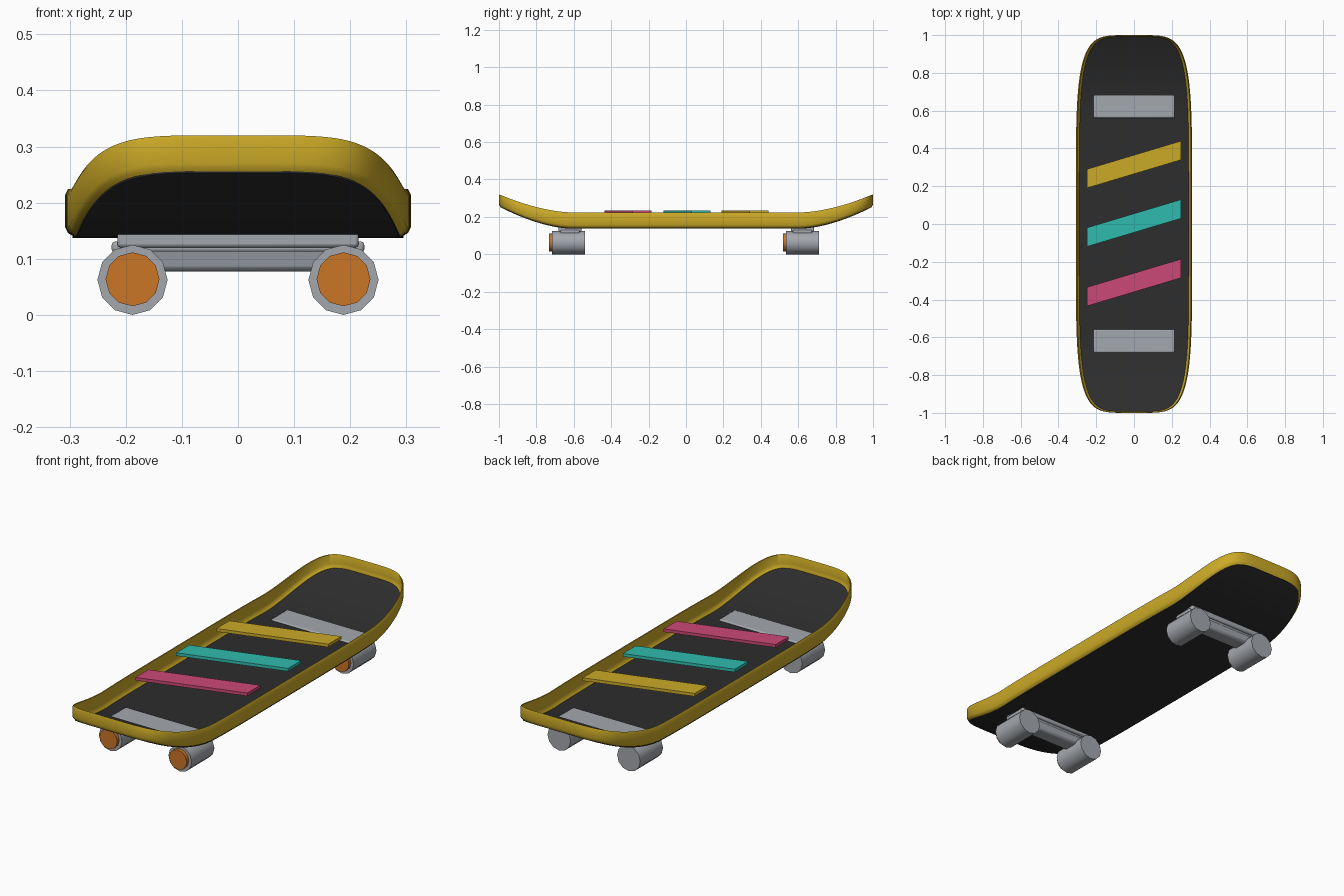
import bpy, bmesh, math

if "Cube" in bpy.data.objects:
    bpy.data.objects.remove(bpy.data.objects["Cube"], do_unlink=True)

HALF_W, POWER = 0.308, 5


def material(name, rgb):
    m = bpy.data.materials.new(name)
    m.use_nodes = True
    m.diffuse_color = (*rgb, 1)
    m.node_tree.nodes["Principled BSDF"].inputs["Base Color"].default_value = (*rgb, 1)
    return m


yellow = material("yellow", (0.6, 0.4, 0.02))
black = material("black", (0.026, 0.026, 0.026))
grey = material("grey", (0.37, 0.39, 0.42))
orange = material("orange", (0.6, 0.18, 0.02))
teal = material("teal", (0.03, 0.5, 0.42))
pink = material("pink", (0.6, 0.065, 0.18))


def finish(bm, name, mat, bevel=0, smooth=True):
    bmesh.ops.recalc_face_normals(bm, faces=bm.faces)
    mesh = bpy.data.meshes.new(name)
    bm.to_mesh(mesh)
    bm.free()
    mesh.materials.append(mat)
    ob = bpy.data.objects.new(name, mesh)
    bpy.context.collection.objects.link(ob)
    if bevel:
        mod = ob.modifiers.new("Bevel", "BEVEL")
        mod.width, mod.segments = bevel, 2
    if smooth:
        bpy.ops.object.select_all(action='DESELECT')
        ob.select_set(True)
        bpy.context.view_layer.objects.active = ob
        bpy.ops.object.shade_smooth_by_angle(angle=math.radians(40))
    return ob


def kick(y):
    """0 on the flat middle, 1 at the upturned tips"""
    return max(0, (abs(y) - 0.61) / 0.39) ** 1.7


def bent(y, h):
    """height of a point h above the deck, following the bend"""
    k = kick(y)
    return 0.14 + 0.118 * k + h * (1 - 0.25 * k)


def spow(v):
    return math.copysign(abs(v) ** (2 / POWER), v)


# Raised rim: a thin wall section swept round the rounded outline
section = [(0.016, -0.001), (0.005, 0.006), (0, 0.016), (0, 0.074), (0.005, 0.084),
           (0.008, 0.082), (0.007, 0.026), (0.010, 0.012), (0.018, 0.004)]
bm = bmesh.new()
N = 144
rings = []
for i in range(N):
    a = math.tau * (i + 0.5) / N
    ring = []
    for off, h in section:
        x = (HALF_W - off) * spow(math.cos(a))
        y = (1 - 0.4 * off) * spow(math.sin(a))
        ring.append(bm.verts.new((x, y, bent(y, h))))
    rings.append(ring)
for i in range(N):
    r, s = rings[i], rings[(i + 1) % N]
    for j in range(len(section)):
        k = (j + 1) % len(section)
        bm.faces.new((r[j], s[j], s[k], r[k]))
finish(bm, "rim", yellow)

# Deck sheet: bent crosswise strips inside the rim
bm = bmesh.new()
rows = []
M = 80
for i in range(M + 1):
    u = math.sin(math.pi / 2 * (2 * i / M - 1)) * 0.9995
    w = (HALF_W - 0.013) * (1 - abs(u) ** POWER) ** (1 / POWER)
    y = u * 0.995
    rows.append([bm.verts.new((sx * w, y, bent(y, h)))
                 for sx, h in ((-1, -0.003), (1, -0.003), (1, 0.002), (-1, 0.002))])
for r, s in zip(rows, rows[1:]):
    for j in range(4):
        k = (j + 1) % 4
        bm.faces.new((r[j], r[k], s[k], s[j]))
bm.faces.new(rows[0])
bm.faces.new(rows[-1])
finish(bm, "deck", black)


def box(name, mat, size, loc, bevel=0, taper=1, skew=0):
    """box with a narrower bottom (taper) or slanted along y (skew)"""
    bm = bmesh.new()
    bmesh.ops.create_cube(bm, size=1)
    for v in bm.verts:
        t = taper if v.co.z < 0 else 1
        x, y, z = v.co.x * size[0], v.co.y * size[1] * t, v.co.z * size[2]
        v.co = (x + loc[0], y + loc[1] + skew * x, z + loc[2])
    return finish(bm, name, mat, bevel, smooth=bevel > 0)


def cylinder(name, mat, radius, y0, y1, x, z):
    """twelve-sided cylinder lying along y"""
    bm = bmesh.new()
    bmesh.ops.create_cone(bm, cap_ends=True, segments=12, radius1=radius,
                          radius2=radius, depth=y1 - y0)
    for v in bm.verts:
        v.co = (x + v.co.x, (y0 + y1) / 2 + v.co.z, z + v.co.y)
    return finish(bm, name, mat)


# Slanted plates above the deck
for name, mat, y in (("yellow_stripe", yellow, 0.315),
                     ("teal_stripe", teal, 0.005),
                     ("pink_stripe", pink, -0.31)):
    box(name, mat, (0.5, 0.1, 0.015), (0, y, 0.2275), skew=0.3)

# Trucks with wheels and caps
for end, y in (("front", -0.62), ("back", 0.623)):
    box(end + "_mount_plate", grey, (0.43, 0.122, 0.029), (0, y, 0.1345), 0.006)
    box(end + "_truck_body", grey, (0.45, 0.1, 0.02), (0, y, 0.121), 0.006)
    box(end + "_axle_beam", grey, (0.41, 0.1, 0.048), (0, y, 0.101), 0.01, taper=0.75)
    start = -0.716 if y < 0 else 0.535
    for side, x in (("right", -0.188), ("left", 0.188)):
        cylinder(f"{end}_{side}_wheel", grey, 0.0625, start, start + 0.176, x, 0.0625)
        cylinder(f"{end}_{side}_cap", orange, 0.048, start - 0.016, start + 0.01, x, 0.0635)
